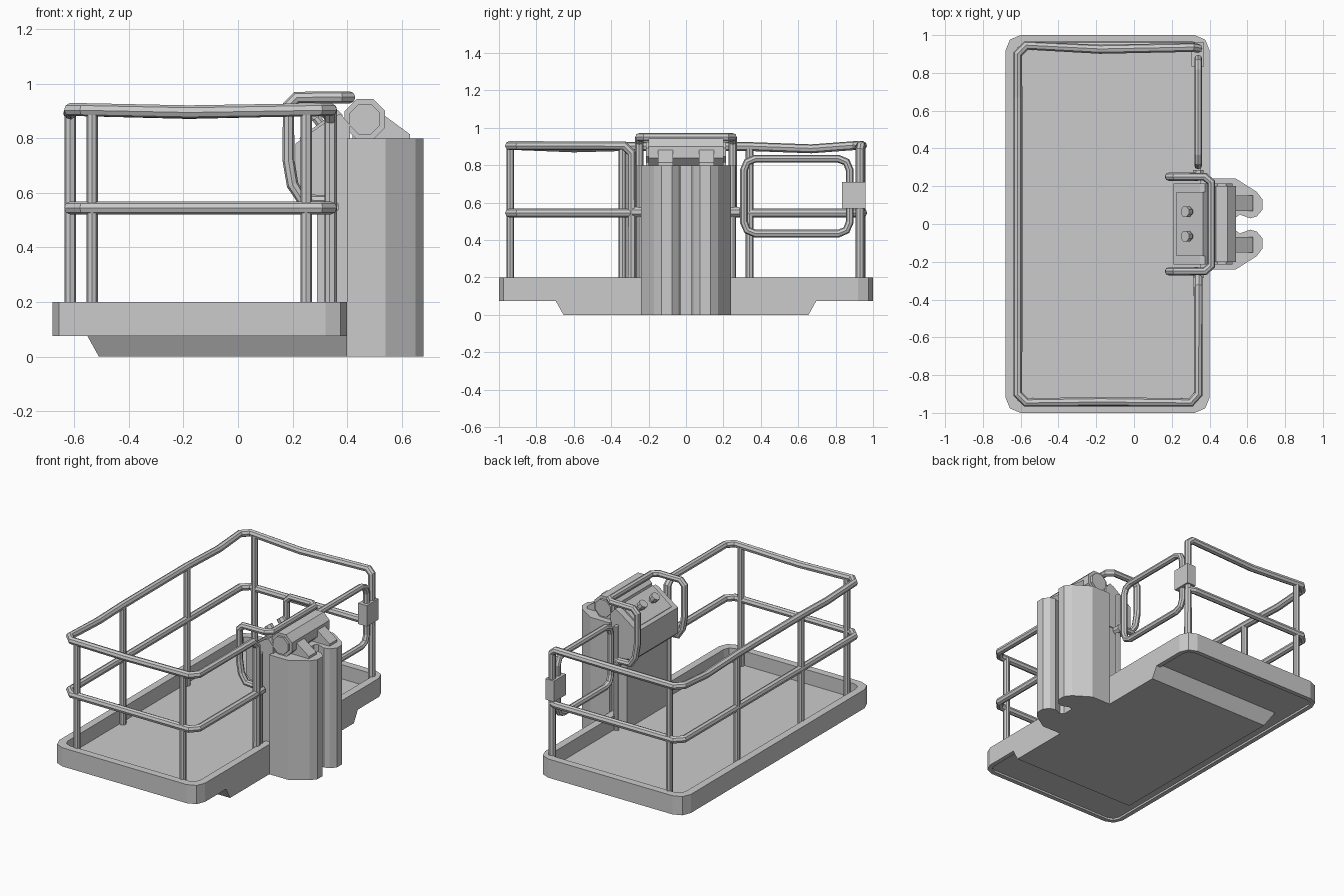
import bpy, bmesh, math
from mathutils import Vector

if "Cube" in bpy.data.objects:
    bpy.data.objects.remove(bpy.data.objects["Cube"])


def finish(name, bm):
    bmesh.ops.recalc_face_normals(bm, faces=bm.faces)
    me = bpy.data.meshes.new(name)
    bm.to_mesh(me)
    bm.free()
    ob = bpy.data.objects.new(name, me)
    bpy.context.collection.objects.link(ob)
    return ob


def loft(name, loops):
    """Join equal-sized closed loops and cap both ends."""
    bm = bmesh.new()
    rings = [[bm.verts.new(p) for p in loop] for loop in loops]
    n = len(rings[0])
    for a, b in zip(rings, rings[1:]):
        for i in range(n):
            j = (i + 1) % n
            bm.faces.new((a[i], a[j], b[j], b[i]))
    bm.faces.new(rings[0])
    bm.faces.new(rings[-1])
    return finish(name, bm)


def rect(x0, x1, y0, y1, z, r=0.0):
    """Rectangle outline with faceted round corners."""
    if r == 0:
        return [(x0, y0, z), (x1, y0, z), (x1, y1, z), (x0, y1, z)]
    pts = []
    corners = ((x1 - r, y1 - r), (x0 + r, y1 - r), (x0 + r, y0 + r), (x1 - r, y0 + r))
    for k, (cx, cy) in enumerate(corners):
        for s in range(3):
            a = math.radians(90 * k + 45 * s)
            pts.append((cx + r * math.cos(a), cy + r * math.sin(a), z))
    return pts


def box(name, x0, x1, y0, y1, z0, z1):
    return loft(name, [rect(x0, x1, y0, y1, z0), rect(x0, x1, y0, y1, z1)])


def side_prism(name, profile, y0, y1):
    """Extrude an (x, z) profile along y."""
    return loft(name, [[(x, y, z) for x, z in profile] for y in (y0, y1)])


def rod(name, a, b, r, sides=8):
    """Faceted cylinder between two points."""
    a, b = Vector(a), Vector(b)
    q = (b - a).to_track_quat('Z', 'Y')
    ring = [q @ Vector((r * math.cos(t), r * math.sin(t), 0))
            for t in (2 * math.pi * (i + .5) / sides for i in range(sides))]
    return loft(name, [[a + p for p in ring], [b + p for p in ring]])


def tube(name, pts, r=0.024, closed=False):
    """Octagonal pipe along a path."""
    cu = bpy.data.curves.new(name, 'CURVE')
    cu.dimensions = '3D'
    cu.bevel_depth = r
    cu.bevel_resolution = 2
    cu.use_fill_caps = True
    sp = cu.splines.new('POLY')
    sp.points.add(len(pts) - 1)
    for p, c in zip(sp.points, pts):
        p.co = (*c, 1)
    sp.use_cyclic_u = closed
    sp.use_smooth = False
    ob = bpy.data.objects.new(name, cu)
    bpy.context.collection.objects.link(ob)
    bpy.ops.object.select_all(action='DESELECT')
    ob.select_set(True)
    bpy.context.view_layer.objects.active = ob
    bpy.ops.object.convert(target='MESH')
    return ob


# platform basin with raised rim and recessed underside
loft("platform_basin", [
    rect(-.65, .37, -.97, .97, .088, .05),
    rect(-.65, .37, -.97, .97, .075, .05),
    rect(-.68, .40, -1, 1, .075, .08),
    rect(-.68, .40, -1, 1, .20, .08),
    rect(-.63, .35, -.95, .95, .20, .05),
    rect(-.63, .35, -.95, .95, .105, .05)])

# tapered tray below the platform
loft("under_tray", [rect(-.51, .40, -.655, .655, 0), rect(-.56, .40, -.705, .705, .09)])

# slotted mounting column
half = [(.40, .24), (.54, .24), (.65, .17), (.68, .13), (.68, .075),
        (.65, .04), (.615, .03), (.56, .05), (.54, .035)]
outline = half + [(x, -y) for x, y in reversed(half)]
loft("mount_column", [[(x, y, z) for x, y in outline] for z in (0, .80)])

# pivot drum and its brackets
rod("pivot_drum", (.465, -.2, .87), (.465, .2, .87), .08)
for s in (-1, 1):
    side_prism("pivot_bracket", [(.42, .79), (.63, .79), (.63, .815), (.535, .885), (.47, .91), (.42, .89)],
               s * .07, s * .15)
    rod("pivot_cap", (.465, s * .195, .87), (.465, s * .215, .87), .06)

# control console, its panel, pedestal and joysticks
side_prism("control_console", [(.21, .61), (.24, .58), (.41, .58), (.41, .85), (.375, .89), (.35, .88), (.21, .78)],
           -.215, .215)
side_prism("control_panel", [(.235, .785), (.225, .80), (.365, .905), (.385, .885)], -.17, .17)
box("console_pedestal", .29, .41, -.21, .21, .10, .59)
up = Vector((-.6, 0, .8))
for y in (-.065, .065):
    base = Vector((.305, y, .85))
    rod("joystick_stem", base, base + up * .035, .018)
    rod("joystick_knob", base + up * .03, base + up * .06, .029)

# top guard rail, running down into a post at both ends
tube("top_rail", [
    (.34, .93, .11), (.34, .93, .88), (.31, .935, .905), (-.18, .925, .895),
    (-.57, .945, .905), (-.615, .90, .905), (-.615, .67, .888), (-.615, .34, .9),
    (-.615, -.34, .9), (-.615, -.6, .893), (-.615, -.90, .905), (-.57, -.945, .905),
    (-.18, -.94, .897), (.30, -.945, .905), (.34, -.90, .905), (.34, -.33, .905),
    (.34, -.29, .865), (.34, -.29, .11)])

# middle guard rail
tube("middle_rail", [
    (.34, .93, .545), (.30, .945, .545), (-.57, .945, .545), (-.615, .90, .545),
    (-.615, -.90, .545), (-.57, -.945, .545), (.30, -.945, .545), (.34, -.90, .545), (.34, -.25, .545)])

# upright posts
posts = [(-.535, -.94), (.25, -.94), (-.535, .94), (-.615, -.34), (-.615, .34)]
for x, y in posts:
    tube("rail_post", [(x, y, .10), (x, y, .9)], .021)

# console side posts and clamps
for s in (-1, 1):
    tube("console_post", [(.34, s * .25, .10), (.34, s * .25, .80)], .017)
    rod("rail_clamp", (.34, s * .235, .55), (.34, s * .285, .55), .03)

# guard loop around the console
side = [(.34, .57), (.235, .575), (.2, .63), (.185, .72), (.185, .92), (.215, .95)]
path = [(x, .25, z) for x, z in side] + [(.375, .25, .95), (.41, .22, .95)]
tube("console_guard", path + [(x, -y, z) for x, y, z in reversed(path)], .022)

# swing gate and its hinge block
gate = rect(.435, .835, .31, .875, 0, .06)
tube("entry_gate", [(.34, y, z) for z, y, _ in gate], .021, closed=True)
box("gate_hinge", .305, .37, .835, .96, .57, .71)
